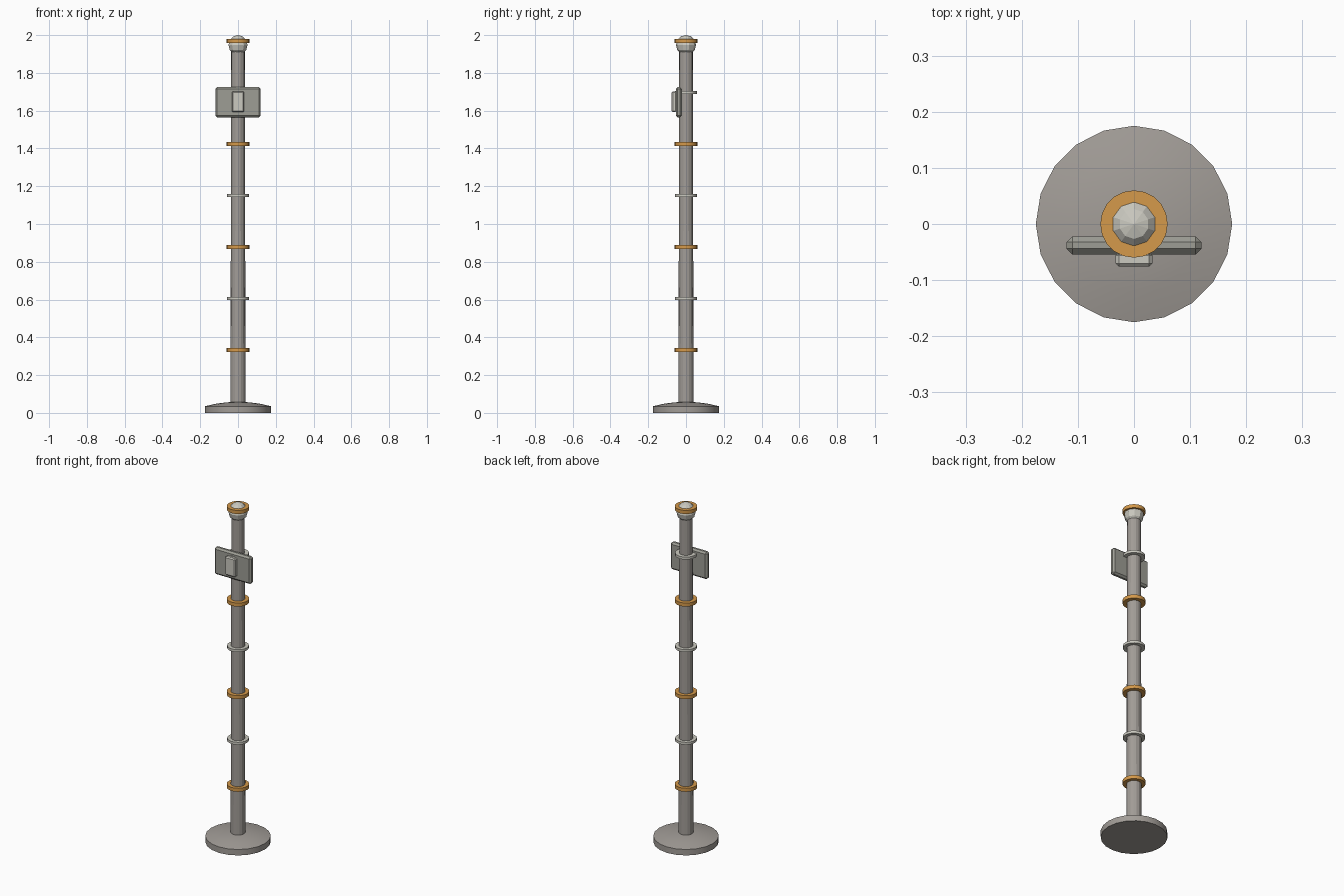
import bpy
import bmesh
import math
from mathutils import Matrix, Vector

cube = bpy.data.objects.get("Cube")
if cube:
    bpy.data.objects.remove(cube, do_unlink=True)


def material(name, rgb):
    mat = bpy.data.materials.new(name)
    mat.use_nodes = True
    mat.diffuse_color = (*rgb, 1)
    mat.node_tree.nodes["Principled BSDF"].inputs["Base Color"].default_value = (*rgb, 1)
    return mat


STEEL = material("warm grey steel", (0.36, 0.335, 0.31))
PANEL = material("panel grey", (0.34, 0.34, 0.30))
PALE = material("pale grey metal", (0.60, 0.59, 0.53))
ORANGE = material("orange", (0.66, 0.32, 0.07))


def add_object(name, bm, mat, smooth=False):
    bmesh.ops.recalc_face_normals(bm, faces=bm.faces)
    mesh = bpy.data.meshes.new(name)
    bm.to_mesh(mesh)
    bm.free()
    mesh.materials.append(mat)
    obj = bpy.data.objects.new(name, mesh)
    bpy.context.collection.objects.link(obj)
    if smooth:
        bpy.ops.object.select_all(action="DESELECT")
        obj.select_set(True)
        bpy.context.view_layer.objects.active = obj
        bpy.ops.object.shade_smooth_by_angle(angle=math.radians(30))
    return obj


def lathe(name, profile, sides, mat, smooth=False):
    """Spin a (radius, height) profile that starts and ends on the axis."""
    bm = bmesh.new()
    verts = [bm.verts.new((r, 0, z)) for r, z in profile]
    edges = [bm.edges.new(pair) for pair in zip(verts, verts[1:])]
    bmesh.ops.spin(bm, geom=verts + edges, axis=(0, 0, 1), cent=(0, 0, 0),
                   angle=math.tau, steps=sides, use_duplicate=False)
    bmesh.ops.remove_doubles(bm, verts=bm.verts, dist=1e-5)
    return add_object(name, bm, mat, smooth)


def collar(name, z, radius, height, mat):
    low, high = z - height / 2, z + height / 2
    lathe(name, [(0, low), (radius, low), (radius, high), (0, high)], 20, mat, True)


def bevelled_box(name, low, high, bevel, mat):
    low, high = Vector(low), Vector(high)
    bm = bmesh.new()
    bmesh.ops.create_cube(bm, size=1, matrix=Matrix.Translation((low + high) / 2)
                          @ Matrix.Diagonal((*(high - low), 1)))
    bmesh.ops.bevel(bm, geom=bm.edges[:], offset=bevel, segments=1, affect="EDGES")
    add_object(name, bm, mat)


# Round foot with a shallow domed top
lathe("base", [(0, 0), (0.175, 0), (0.175, 0.035), (0.12, 0.048),
               (0.06, 0.056), (0, 0.058)], 20, STEEL, True)

# Slightly tapered pole
lathe("pole", [(0, 0.04), (0.04, 0.04), (0.036, 1.93), (0, 1.93)], 16, STEEL)

# Evenly spaced collars, alternating orange and pale
for i in range(7):
    z = 0.332 + i * 0.273
    if i % 2 == 0:
        collar(f"orange_collar_{i // 2 + 1}", z, 0.06, 0.021, ORANGE)
    else:
        collar(f"pale_collar_{i // 2 + 1}", z, 0.058, 0.015, PALE)

# Faceted ball finial
bm = bmesh.new()
bmesh.ops.create_uvsphere(bm, u_segments=10, v_segments=6, radius=0.053,
                          matrix=Matrix.Translation((0, 0, 1.947)))
add_object("finial", bm, PALE)

# Control panel on the front with a raised plate
bevelled_box("panel", (-0.12, -0.054, 1.565), (0.12, -0.022, 1.725), 0.01, PANEL)
bevelled_box("panel_plate", (-0.033, -0.076, 1.593), (0.033, -0.05, 1.702), 0.006, PALE)
